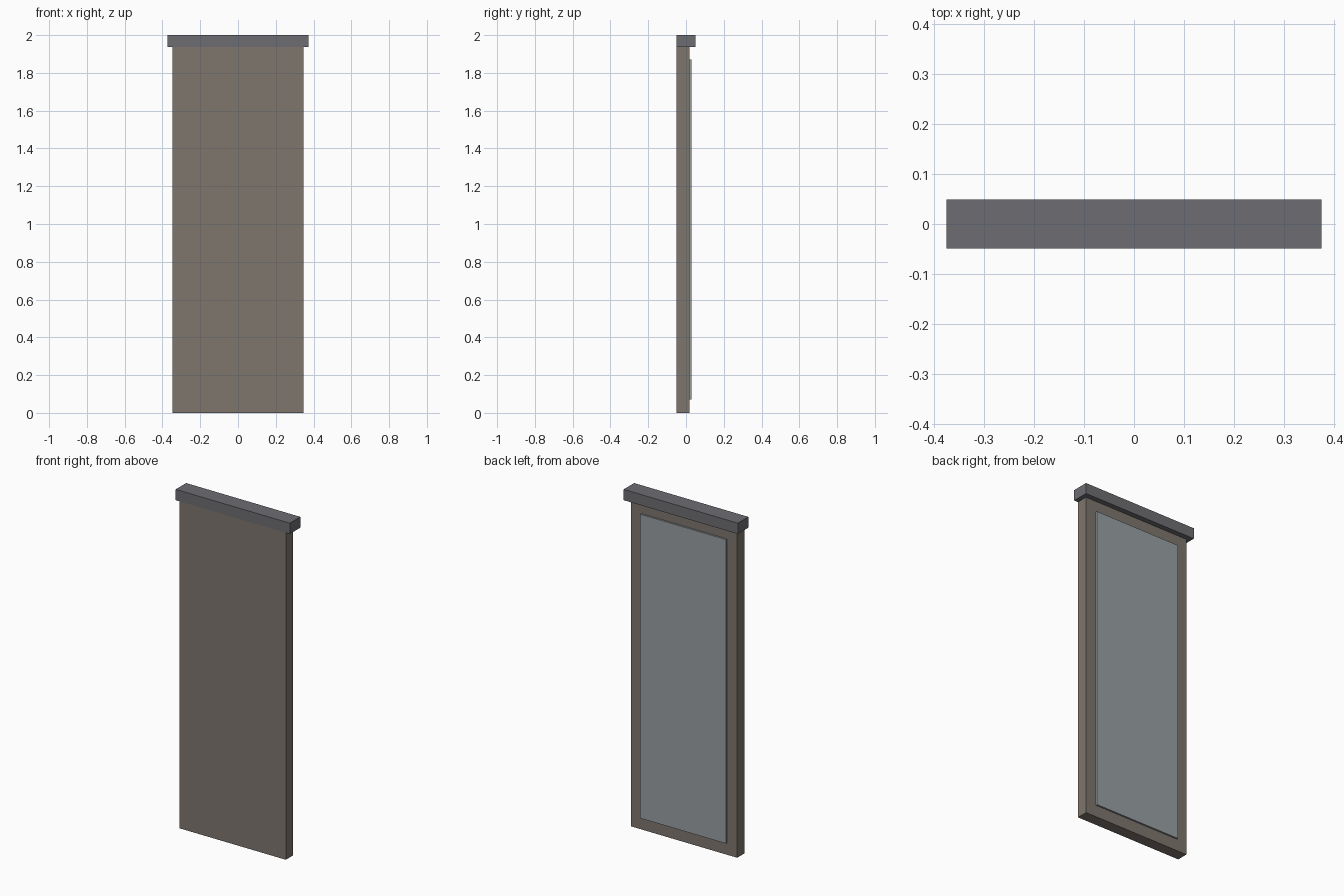
import bpy

if "Cube" in bpy.data.objects:
    bpy.data.objects.remove(bpy.data.objects["Cube"])


def material(name, color):
    mat = bpy.data.materials.new(name)
    mat.diffuse_color = (*color, 1)
    mat.use_nodes = True
    mat.node_tree.nodes["Principled BSDF"].inputs["Base Color"].default_value = mat.diffuse_color
    return mat


def box(name, half_width, y_range, z_range, mat):
    """Box centred on x, given by its y and z extents."""
    (y0, y1), (z0, z1) = y_range, z_range
    bpy.ops.mesh.primitive_cube_add(size=1, location=(0, (y0 + y1) / 2, (z0 + z1) / 2))
    obj = bpy.context.object
    obj.name = name
    obj.scale = (2 * half_width, y1 - y0, z1 - z0)
    bpy.ops.object.transform_apply(location=False, rotation=False, scale=True)
    obj.data.materials.append(mat)
    return obj


brown = material("brown", (0.21, 0.18, 0.155))
dark_grey = material("dark_grey", (0.155, 0.155, 0.17))
pale_grey = material("pale_grey", (0.32, 0.35, 0.37))

# Main slab, flush with the cap at the front
box("door_slab", 0.348, (-0.049, 0.018), (0, 1.936), brown)
# Overhanging rail along the top
box("top_rail", 0.374, (-0.049, 0.049), (1.936, 2.0), dark_grey)
# Thin raised panel on the back
box("back_panel", 0.281, (0.015, 0.028), (0.07, 1.87), pale_grey)
